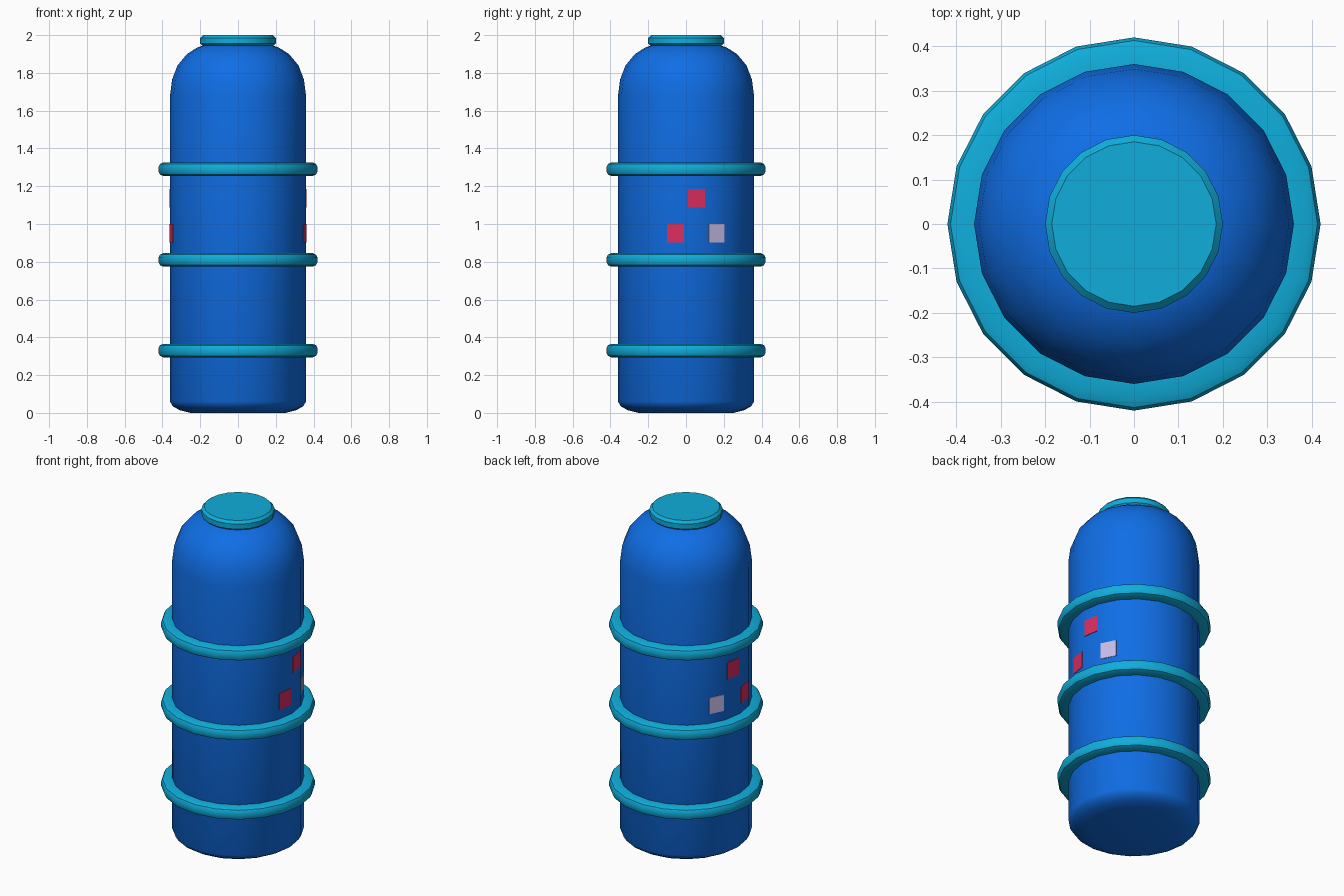
import bpy, bmesh, math

if "Cube" in bpy.data.objects:
    bpy.data.objects.remove(bpy.data.objects["Cube"])

SIDES = 20
BODY_R = 0.36


def material(name, srgb):
    m = bpy.data.materials.new(name)
    lin = [c / 12.92 if c <= 0.04045 else ((c + 0.055) / 1.055) ** 2.4 for c in srgb]
    m.diffuse_color = (*lin, 1.0)
    m.use_nodes = True
    m.node_tree.nodes["Principled BSDF"].inputs["Base Color"].default_value = m.diffuse_color
    return m


BLUE = material("blue", (0.06, 0.43, 0.90))
TEAL = material("teal", (0.06, 0.68, 0.86))
RED = material("red", (0.86, 0.18, 0.37))
LAVENDER = material("pale_lavender", (0.78, 0.74, 0.91))


def finish(name, bm, mat, smooth=None):
    bmesh.ops.recalc_face_normals(bm, faces=bm.faces[:])
    mesh = bpy.data.meshes.new(name)
    bm.to_mesh(mesh)
    bm.free()
    mesh.materials.append(mat)
    ob = bpy.data.objects.new(name, mesh)
    bpy.context.collection.objects.link(ob)
    if smooth:
        bpy.ops.object.select_all(action='DESELECT')
        ob.select_set(True)
        bpy.context.view_layer.objects.active = ob
        bpy.ops.object.shade_smooth_by_angle(angle=math.radians(smooth))
    return ob


def lathe(name, profile, mat, closed=False, smooth=35):
    """Revolve (radius, z) points; cap the ends, or join them into a ring."""
    bm = bmesh.new()
    loops = [[bm.verts.new((r * math.cos(2 * math.pi * i / SIDES),
                            r * math.sin(2 * math.pi * i / SIDES), z))
              for i in range(SIDES)] for r, z in profile]
    pairs = list(zip(loops, loops[1:]))
    if closed:
        pairs.append((loops[-1], loops[0]))
    else:
        bm.faces.new(loops[0][::-1])
        bm.faces.new(loops[-1])
    for a, b in pairs:
        for i in range(SIDES):
            j = (i + 1) % SIDES
            bm.faces.new((a[i], a[j], b[j], b[i]))
    return finish(name, bm, mat, smooth)


# Tank body with rounded base and domed shoulder
lathe("tank_body", [(0.25, 0.0), (0.31, 0.015), (0.345, 0.035), (BODY_R, 0.06),
                    (BODY_R, 1.68), (0.349, 1.765), (0.32, 1.84), (0.27, 1.90),
                    (0.215, 1.935), (0.17, 1.95)], BLUE)

# Top cap
lathe("top_cap", [(0.185, 1.942), (0.20, 1.955), (0.20, 1.985), (0.185, 2.0)], TEAL)

# Three bands around the body
for label, z in (("lower", 0.33), ("middle", 0.81), ("upper", 1.29)):
    lathe(label + "_band", [(0.345, z - 0.036), (0.395, z - 0.036), (0.413, z - 0.028),
                            (0.42, z - 0.014), (0.42, z + 0.014), (0.413, z + 0.028),
                            (0.395, z + 0.036), (0.345, z + 0.036)], TEAL, closed=True)


# Indicator plates lying on single body facets, mirrored left and right
def plate(name, facet, z, mat, side):
    ang = (facet + 0.5) * 2 * math.pi / SIDES
    d = BODY_R * math.cos(math.pi / SIDES)
    bm = bmesh.new()
    bmesh.ops.create_cube(bm, size=1)
    for v in bm.verts:
        n, t = d + 0.006 * v.co.x, 0.092 * v.co.y
        v.co = (side * (n * math.cos(ang) - t * math.sin(ang)),
                n * math.sin(ang) + t * math.cos(ang), z + 0.098 * v.co.z)
    finish(name, bm, mat)


for side, label in ((1, "right"), (-1, "left")):
    plate(label + "_front_light", -1, 0.952, RED, side)
    plate(label + "_upper_light", 0, 1.136, RED, side)
    plate(label + "_rear_light", 1, 0.952, LAVENDER, side)
